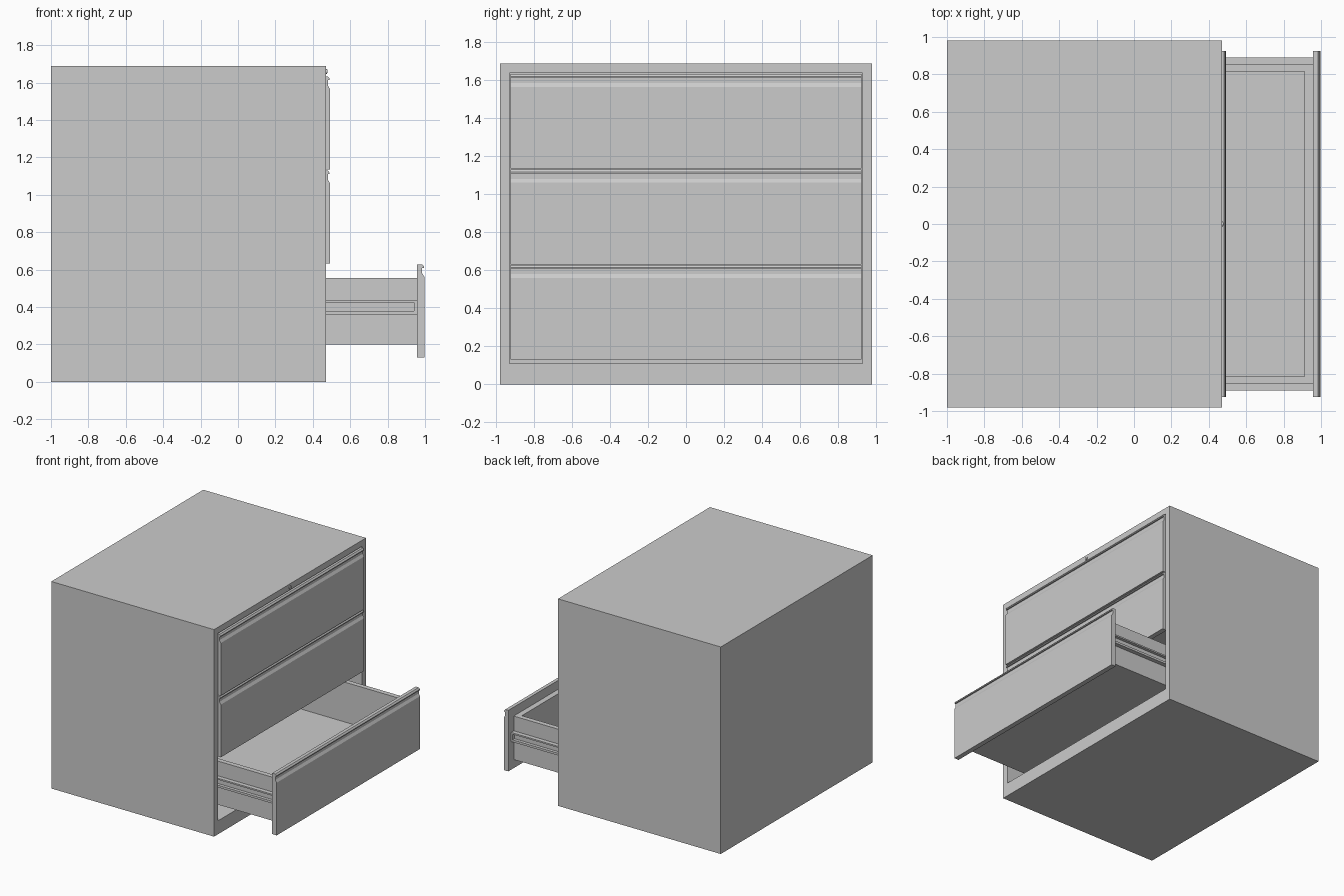
import bpy, bmesh, math
from mathutils import Vector, Matrix

if "Cube" in bpy.data.objects:
    bpy.data.objects.remove(bpy.data.objects["Cube"])


def finish(bm, name):
    bmesh.ops.recalc_face_normals(bm, faces=bm.faces)
    me = bpy.data.meshes.new(name)
    bm.to_mesh(me)
    bm.free()
    ob = bpy.data.objects.new(name, me)
    bpy.context.collection.objects.link(ob)
    return ob


def hollow_box(name, lo, hi, axis, sign, in_lo, in_hi):
    """Box lo..hi with a pocket in_lo..in_hi opening on one side."""
    bm = bmesh.new()
    bmesh.ops.create_cube(bm, size=1)
    for v in bm.verts:
        v.co = Vector([hi[i] if v.co[i] > 0 else lo[i] for i in range(3)])
    bm.normal_update()
    face = next(f for f in bm.faces if f.normal[axis] * sign > 0.9)
    bmesh.ops.inset_individual(bm, faces=[face], thickness=0.001)
    mid = [(a + b) / 2 for a, b in zip(lo, hi)]
    for v in face.verts:
        for i in range(3):
            if i != axis:
                v.co[i] = in_hi[i] if v.co[i] > mid[i] else in_lo[i]
    face = bmesh.ops.extrude_discrete_faces(bm, faces=[face])["faces"][0]
    for v in face.verts:
        v.co[axis] = in_lo[axis] if sign > 0 else in_hi[axis]
    return finish(bm, name)


def front_panel(name, x, z):
    """Drawer front: grip profile swept along y; x is the back face, z the bottom."""
    profile = [(0, 0), (0.04, 0), (0.04, 0.43), (0.028, 0.45), (0.028, 0.478),
               (0.038, 0.478), (0.038, 0.486), (0.028, 0.498), (0, 0.498)]
    bm = bmesh.new()
    face = bm.faces.new([bm.verts.new((x + a, -0.925, z + b)) for a, b in profile])
    ext = bmesh.ops.extrude_face_region(bm, geom=[face])["geom"]
    bmesh.ops.translate(bm, vec=(0, 1.85, 0),
                        verts=[g for g in ext if isinstance(g, bmesh.types.BMVert)])
    return finish(bm, name)


def drawer(label, x, z):
    front_panel(label + "_drawer_front", x, z)
    # Open-topped tray
    back = x - 1.36
    hollow_box(label + "_drawer_tray", (back, -0.855, z + 0.07), (x, 0.855, z + 0.425), 2, 1,
               (back + 0.04, -0.815, z + 0.10), (x - 0.045, 0.815, z + 0.425))
    # Channel slides on both sides
    for s, side in ((-1, "left"), (1, "right")):
        ys = sorted((s * 0.855, s * 0.89))
        yi = sorted((s * 0.865, s * 0.89))
        hollow_box(f"{label}_{side}_slide", (back, ys[0], z + 0.23), (x, ys[1], z + 0.305), 1, s,
                   (back + 0.015, yi[0], z + 0.248), (x - 0.015, yi[1], z + 0.293))


def disc(name, x, depth, radius):
    bm = bmesh.new()
    bmesh.ops.create_cone(bm, cap_ends=True, segments=24, radius1=radius, radius2=radius, depth=depth,
                          matrix=Matrix.Translation((x, 0, 1.66)) @ Matrix.Rotation(math.pi / 2, 4, 'Y'))
    return finish(bm, name)


# Cabinet shell, open on the drawer side
hollow_box("cabinet_shell", (-1, -0.98, 0), (0.47, 0.98, 1.69), 0, 1,
           (-0.95, -0.93, 0.11), (0.47, 0.93, 1.64))

# Three drawers, the lowest one pulled out
drawer("top", 0.452, 1.135)
drawer("middle", 0.452, 0.632)
drawer("bottom", 0.957, 0.13)

# Lock above the top drawer
disc("lock_ring", 0.468, 0.016, 0.014)
disc("lock_core", 0.47, 0.016, 0.009)
